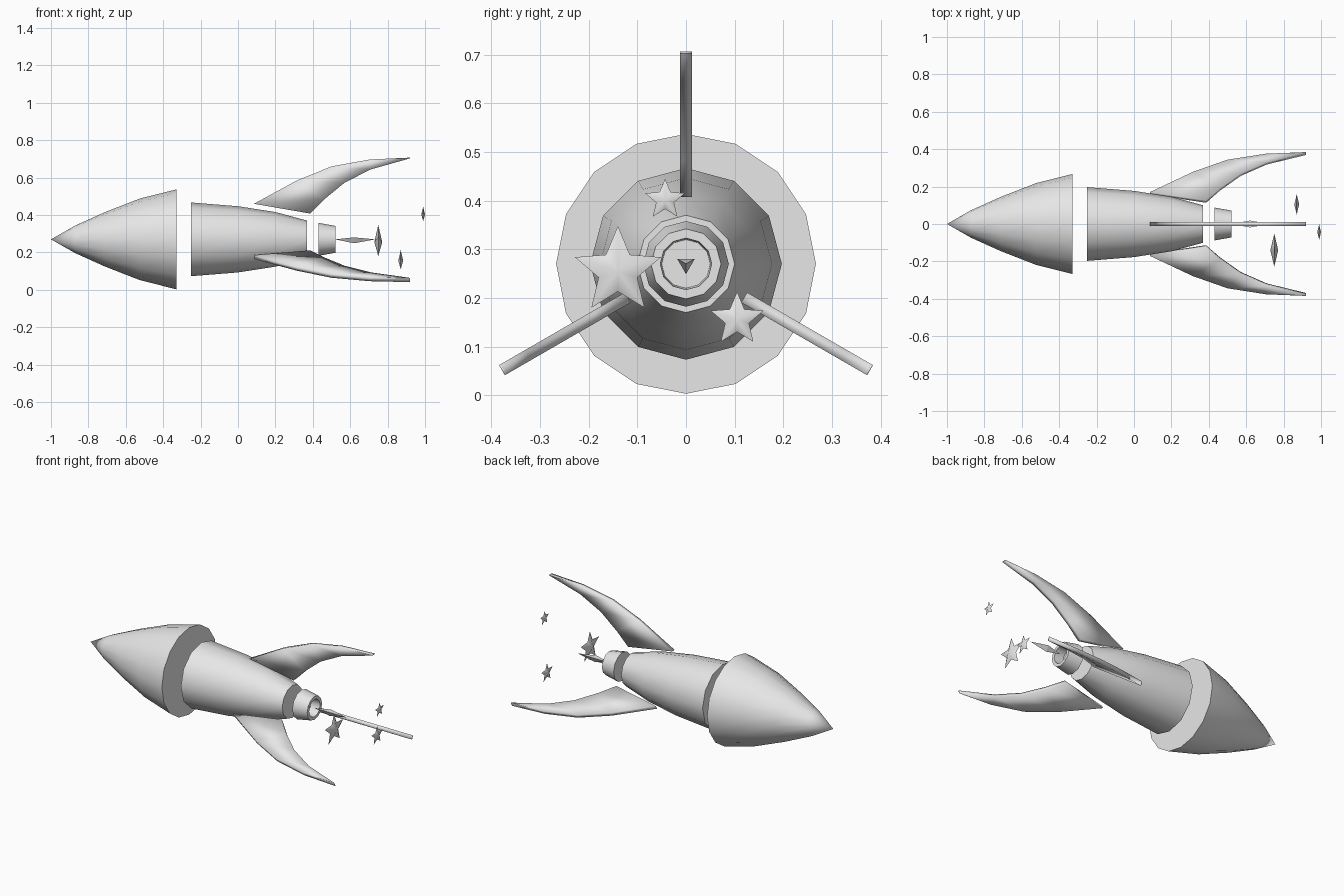
import bpy, bmesh, math
from mathutils import Matrix, Vector

if "Cube" in bpy.data.objects:
    bpy.data.objects.remove(bpy.data.objects["Cube"])

AXIS_Z = 0.27  # height of the long axis

grey = bpy.data.materials.new("plain_grey")
grey.diffuse_color = (0.8, 0.8, 0.8, 1)
grey.use_nodes = True
grey.node_tree.nodes["Principled BSDF"].inputs["Base Color"].default_value = grey.diffuse_color


def finish(bm, name, angle):
    bmesh.ops.remove_doubles(bm, verts=bm.verts, dist=1e-5)
    bmesh.ops.recalc_face_normals(bm, faces=bm.faces)
    me = bpy.data.meshes.new(name)
    bm.to_mesh(me)
    bm.free()
    me.materials.append(grey)
    ob = bpy.data.objects.new(name, me)
    bpy.context.collection.objects.link(ob)
    bpy.ops.object.select_all(action='DESELECT')
    ob.select_set(True)
    bpy.context.view_layer.objects.active = ob
    if angle:
        bpy.ops.object.shade_smooth_by_angle(angle=math.radians(angle))
    return ob


def lathe(name, profile, sides, angle=40, turn=0.0):
    """Revolve (x, radius) points about the long axis; zero radius closes to a point."""
    bm = bmesh.new()
    rings = []
    for x, r in profile:
        ring = []
        for i in range(sides if r > 0 else 1):
            a = turn + math.tau * i / sides
            ring.append(bm.verts.new((x, r * math.sin(a), AXIS_Z + r * math.cos(a))))
        rings.append(ring)
    for a, b in zip(rings, rings[1:]):
        for i in range(sides):
            j = (i + 1) % sides
            if len(a) == 1:
                bm.faces.new((a[0], b[i], b[j]))
            elif len(b) == 1:
                bm.faces.new((a[i], b[0], a[j]))
            else:
                bm.faces.new((a[i], b[i], b[j], a[j]))
    # flat end caps
    if len(rings[0]) > 1:
        bm.faces.new(rings[0])
    if len(rings[-1]) > 1:
        bm.faces.new(rings[-1])
    return finish(bm, name, angle)


def fin(name, roll):
    """Swept blade, built pointing up and rolled about the long axis."""
    outer = [(0.085, 0.19), (0.315, 0.315), (0.50, 0.39), (0.705, 0.427), (0.92, 0.437)]
    inner = [(0.385, 0.138), (0.46, 0.213), (0.57, 0.303), (0.71, 0.374), (0.92, 0.433)]
    bm = bmesh.new()
    up = [bm.verts.new((x, -0.012, r)) for x, r in outer]
    lo = [bm.verts.new((x, -0.012, r)) for x, r in inner]
    faces = [bm.faces.new((up[i], up[i + 1], lo[i + 1], lo[i])) for i in range(4)]
    ext = bmesh.ops.extrude_face_region(bm, geom=faces, use_keep_orig=True)
    moved = [v for v in ext["geom"] if isinstance(v, bmesh.types.BMVert)]
    bmesh.ops.translate(bm, verts=moved, vec=(0, 0.024, 0))
    place = Matrix.Translation((0, 0, AXIS_Z)) @ Matrix.Rotation(math.radians(roll), 4, 'X')
    bmesh.ops.transform(bm, matrix=place, verts=bm.verts)
    return finish(bm, name, 180)


def star(name, centre, radius, depth):
    """Five-pointed puffed star facing along the long axis."""
    bm = bmesh.new()
    c = Vector(centre)
    rim = []
    for i in range(10):
        r = radius if i % 2 == 0 else radius * 0.45
        a = math.pi * i / 5
        rim.append(bm.verts.new(c + Vector((0, r * math.sin(a), r * math.cos(a)))))
    for s in (-1, 1):
        peak = bm.verts.new(c + Vector((s * depth, 0, 0)))
        for i in range(10):
            bm.faces.new((peak, rim[i], rim[(i + 1) % 10]))
    return finish(bm, name, 80)


# Nose cone, tapered hull and hollow nozzle
lathe("nose_cone", [(-1, 0), (-0.87, 0.074), (-0.71, 0.146), (-0.525, 0.218), (-0.33, 0.267)], 16)
lathe("hull", [(-0.25, 0.197), (0.0, 0.177), (0.2, 0.146), (0.37, 0.1)], 12)
lathe("nozzle", [(0.43, 0.088), (0.52, 0.072), (0.52, 0.053), (0.46, 0.05)], 12)

# Three-sided exhaust spike
lathe("exhaust_spike", [(0.52, 0), (0.62, 0.021), (0.735, 0)], 3, angle=0, turn=math.pi)

# Fins
for n, roll in enumerate((0, 120, 240)):
    fin(f"fin_{n + 1}", roll)

# Trailing stars
star("large_star", (0.75, -0.14, 0.255), 0.093, 0.021)
star("medium_star", (0.87, 0.105, 0.156), 0.057, 0.013)
star("small_star", (0.99, -0.043, 0.402), 0.043, 0.01)
